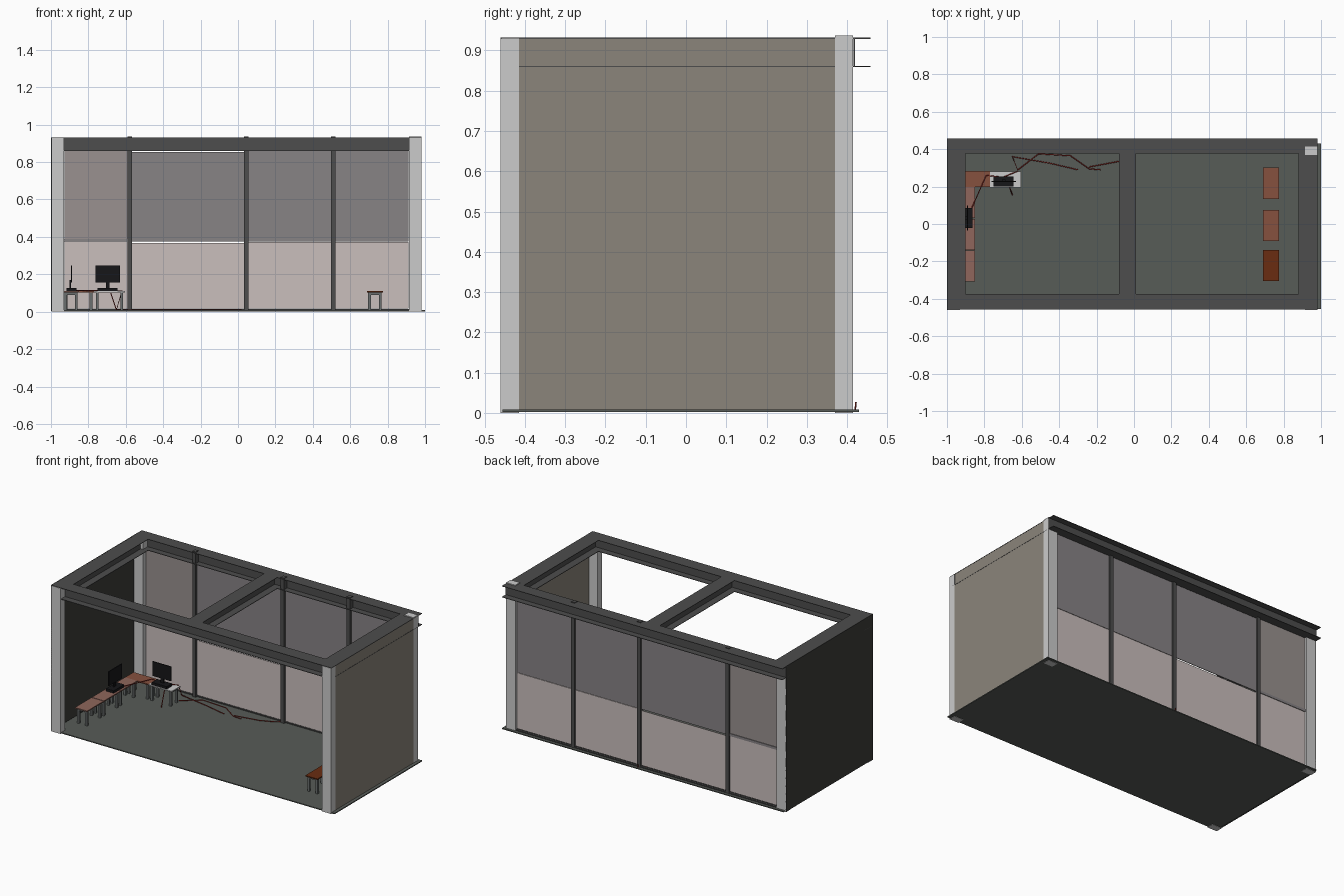
import bpy
from mathutils import Matrix, Vector

if "Cube" in bpy.data.objects:
    bpy.data.objects.remove(bpy.data.objects["Cube"])

mats = {}


def material(name, rgb):
    m = bpy.data.materials.new(name)
    m.diffuse_color = (*[(c / 255) ** 2.2 for c in rgb], 1)
    m.use_nodes = True
    m.node_tree.nodes["Principled BSDF"].inputs["Base Color"].default_value = m.diffuse_color
    mats[name] = m


for n, c in {
    "steel": (78, 78, 78), "dark_wall": (62, 62, 60), "olive": (138, 132, 122),
    "floor": (88, 92, 88), "column": (190, 190, 190), "upper_glass": (134, 130, 132),
    "upper_glass_warm": (152, 144, 142), "lower_glass": (200, 189, 187),
    "wood": (133, 82, 65), "dark_wood": (105, 48, 24), "pale_wood": (142, 102, 92),
    "white": (205, 205, 205), "leg": (105, 110, 110), "black": (28, 28, 30),
    "red": (130, 40, 35),
}.items():
    material(n, c)

FACES = [(0, 1, 3, 2), (4, 6, 7, 5), (0, 4, 5, 1), (2, 3, 7, 6), (0, 2, 6, 4), (1, 5, 7, 3)]


def boxes(name, specs, mat, matrix=None):
    """One object made of boxes given as (x0, x1, y0, y1, z0, z1)."""
    verts, faces = [], []
    for s in specs:
        o = len(verts)
        verts += [(x, y, z) for x in s[0:2] for y in s[2:4] for z in s[4:6]]
        faces += [tuple(i + o for i in f) for f in FACES]
    me = bpy.data.meshes.new(name)
    me.from_pydata(verts, [], faces)
    me.materials.append(mats[mat])
    ob = bpy.data.objects.new(name, me)
    if matrix:
        ob.matrix_world = matrix
    bpy.context.collection.objects.link(ob)
    return ob


# floor slab and side walls
boxes("floor", [(-0.99, 1.0, -0.455, 0.43, 0.002, 0.008)], "floor")
boxes("left_wall", [(-1.0, -0.995, -0.46, 0.415, 0.004, 0.932)], "dark_wall")
boxes("right_wall", [(0.974, 0.979, -0.415, 0.37, 0.004, 0.93)], "olive")

# corner columns
for side, x0, x1 in (("left", -0.998, -0.93), ("right", 0.915, 0.98)):
    for end, y0, y1 in (("front", -0.46, -0.415), ("back", 0.37, 0.415)):
        top = 0.937 if (side, end) == ("right", "back") else 0.929
        boxes(f"{end}_{side}_column", [(x0, x1, y0, y1, 0.0, top)], "column")

# roof frame of I-beams
T = 0.003


def beam_x(name, y0, y1):
    c = (y0 + y1) / 2
    boxes(name, [(-1, 0.98, y0, y1, 0.93 - T / 2, 0.93 + T / 2),
                 (-1, 0.98, y0, y1, 0.86 - T / 2, 0.86 + T / 2),
                 (-1, 0.98, c - T / 2, c + T / 2, 0.86, 0.93)], "steel")


def beam_y(name, x0, x1):
    c = (x0 + x1) / 2
    boxes(name, [(x0, x1, -0.375, 0.38, 0.93 - T / 2, 0.93 + T / 2),
                 (x0, x1, -0.375, 0.38, 0.86 - T / 2, 0.86 + T / 2),
                 (c - T / 2, c + T / 2, -0.415, 0.415, 0.86, 0.93)], "steel")


beam_x("front_beam", -0.458, -0.374)
beam_x("back_beam", 0.378, 0.458)
beam_y("left_beam", -0.995, -0.9)
beam_y("middle_beam", -0.08, 0.012)
beam_y("right_beam", 0.88, 0.98)

# back window: mullions, rails and panes
for i, x in enumerate((-0.58, 0.044, 0.51)):
    boxes(f"mullion_{i}", [(x - 0.012, x + 0.012, 0.385, 0.412, 0.005, 0.936)], "steel")
edges = [-0.93, -0.58, 0.044, 0.51, 0.915]
for i in range(4):
    a, b = edges[i] + 0.003, edges[i + 1] - 0.003
    gap = 0.006 if i == 1 else 0.0
    boxes(f"lower_pane_{i}", [(a, b, 0.398, 0.402, 0.018, 0.374 - gap)], "lower_glass")
    boxes(f"upper_pane_{i}", [(a, b, 0.398, 0.402, 0.376, 0.86 - gap)],
          "upper_glass_warm" if i == 0 else "upper_glass")
boxes("window_rail", [(-0.93, -0.57, 0.392, 0.406, 0.374, 0.39)], "upper_glass")
boxes("window_sill", [(-0.93, 0.915, 0.398, 0.412, 0.006, 0.014)], "steel")


# benches, long side along local y
def bench(name, x, y, mat, turn=0.0):
    m = Matrix.Translation((x, y, 0)) @ Matrix.Rotation(turn, 4, "Z")
    boxes(name + "_top", [(-0.043, 0.043, -0.083, 0.083, 0.103, 0.11)], mat, m)
    legs = [(sx * 0.029 - 0.007, sx * 0.029 + 0.007, sy * 0.066 - 0.007, sy * 0.066 + 0.007, 0.008, 0.103)
            for sx in (-1, 1) for sy in (-1, 1)]
    aprons = [(-0.03, 0.03, sy * 0.066 - 0.004, sy * 0.066 + 0.004, 0.09, 0.103) for sy in (-1, 1)]
    boxes(name + "_legs", legs + aprons, "leg", m)


for i, (y, mat) in enumerate(((0.218, "wood"), (-0.008, "wood"), (-0.222, "dark_wood"))):
    bench(f"right_bench_{i}", 0.732, y, mat)
for i in range(3):
    bench(f"left_bench_{i}", -0.893, 0.115 - 0.17 * i, "pale_wood")
bench("corner_bench", -0.852, 0.24, "wood", 1.5708)
bench("white_bench", -0.687, 0.238, "white", 1.5708)


# computers facing local -y: case, neck and screen
def computer(name, x, y, turn):
    m = Matrix.Translation((x, y, 0.11)) @ Matrix.Rotation(turn, 4, "Z")
    boxes(name + "_case", [(-0.053, 0.053, -0.027, 0.027, 0, 0.016)], "black", m)
    boxes(name + "_neck", [(-0.01, 0.01, 0.002, 0.01, 0.016, 0.06)], "black", m)
    boxes(name + "_screen", [(-0.066, 0.066, -0.003, 0.003, 0.045, 0.137)], "black", m)


computer("back_computer", -0.697, 0.228, 0)
computer("left_computer", -0.89, 0.032, 1.5708)


# cables over the desks and floor
def cable(name, pts):
    cu = bpy.data.curves.new(name, "CURVE")
    cu.dimensions = "3D"
    cu.bevel_depth = 0.0028
    cu.bevel_resolution = 0
    sp = cu.splines.new("POLY")
    sp.points.add(len(pts) - 1)
    for p, co in zip(sp.points, pts):
        p.co = (*co, 1)
    cu.materials.append(mats["red"])
    bpy.context.collection.objects.link(bpy.data.objects.new(name, cu))


cable("desk_cable", [(-0.87, 0.08, 0.113), (-0.79, 0.26, 0.113), (-0.7, 0.25, 0.113)])
cable("drop_cable", [(-0.7, 0.25, 0.113), (-0.62, 0.283, 0.112), (-0.65, 0.36, 0.01),
                     (-0.45, 0.325, 0.01), (-0.3, 0.29, 0.01)])
cable("under_desk_cable", [(-0.68, 0.235, 0.1), (-0.65, 0.155, 0.01)])
cable("floor_cable", [(-0.62, 0.29, 0.01), (-0.51, 0.375, 0.01), (-0.34, 0.365, 0.01),
                      (-0.24, 0.295, 0.01), (-0.18, 0.29, 0.01)])
cable("outlet_cable", [(-0.24, 0.305, 0.01), (-0.08, 0.335, 0.01), (0.0, 0.37, 0.01),
                       (0.045, 0.42, 0.005), (0.045, 0.422, 0.027)])
